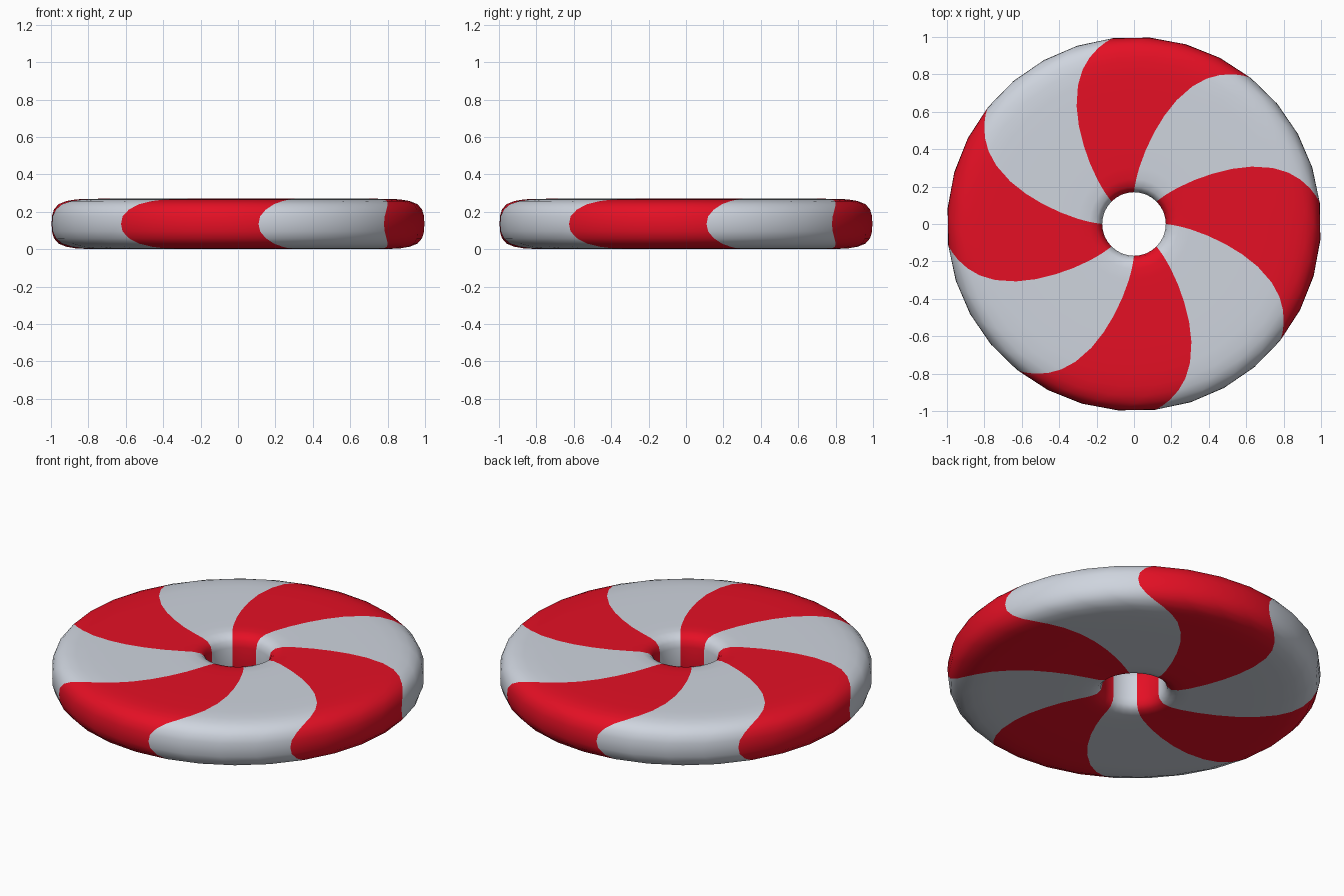
import bpy
import bmesh
import math

if "Cube" in bpy.data.objects:
    bpy.data.objects.remove(bpy.data.objects["Cube"])

HEIGHT = 0.27
COLUMNS = 4      # columns per swirl wedge
WEDGES = 8
SIDES = COLUMNS * WEDGES

# Upper half of the cross-section, hole to rim: radius, height, twist in degrees
half = [(.17, .135, 0), (.17, .2, 0), (.178, .235, .3), (.2, .258, 1.2),
        (.24, .268, 2.8), (.30, .27, 5.2), (.4, .27, 9), (.5, .27, 12.4),
        (.6, .27, 15.6), (.7, .27, 19), (.8, .269, 23), (.87, .266, 26.6),
        (.92, .257, 30), (.96, .24, 33.5), (.985, .212, 36.3),
        (.998, .175, 38.2), (1.0, .135, 38.7)]
# Mirror it for the underside to close the loop
profile = half + [(r, HEIGHT - z, t) for r, z, t in half[-2:0:-1]]


def material(name, color):
    m = bpy.data.materials.new(name)
    m.diffuse_color = (*color, 1)
    m.use_nodes = True
    m.node_tree.nodes["Principled BSDF"].inputs["Base Color"].default_value = m.diffuse_color
    return m


# Twisted ring: every column follows the swirl
bm = bmesh.new()
rings = []
for r, z, twist in profile:
    ring = []
    for i in range(SIDES):
        a = math.radians(i * 360 / SIDES - twist)
        ring.append(bm.verts.new((r * math.cos(a), r * math.sin(a), z)))
    rings.append(ring)

for j in range(len(rings)):
    lo, hi = rings[j], rings[(j + 1) % len(rings)]
    for i in range(SIDES):
        k = (i + 1) % SIDES
        f = bm.faces.new((lo[i], hi[i], hi[k], lo[k]))
        f.smooth = True
        f.material_index = (i // COLUMNS) % 2   # alternate wedges
bmesh.ops.recalc_face_normals(bm, faces=bm.faces)

mesh = bpy.data.meshes.new("swirl_candy")
bm.to_mesh(mesh)
bm.free()
mesh.materials.append(material("candy red", (.78, .005, .018)))
mesh.materials.append(material("candy white", (.62, .66, .73)))
candy = bpy.data.objects.new("swirl_candy", mesh)
bpy.context.collection.objects.link(candy)
